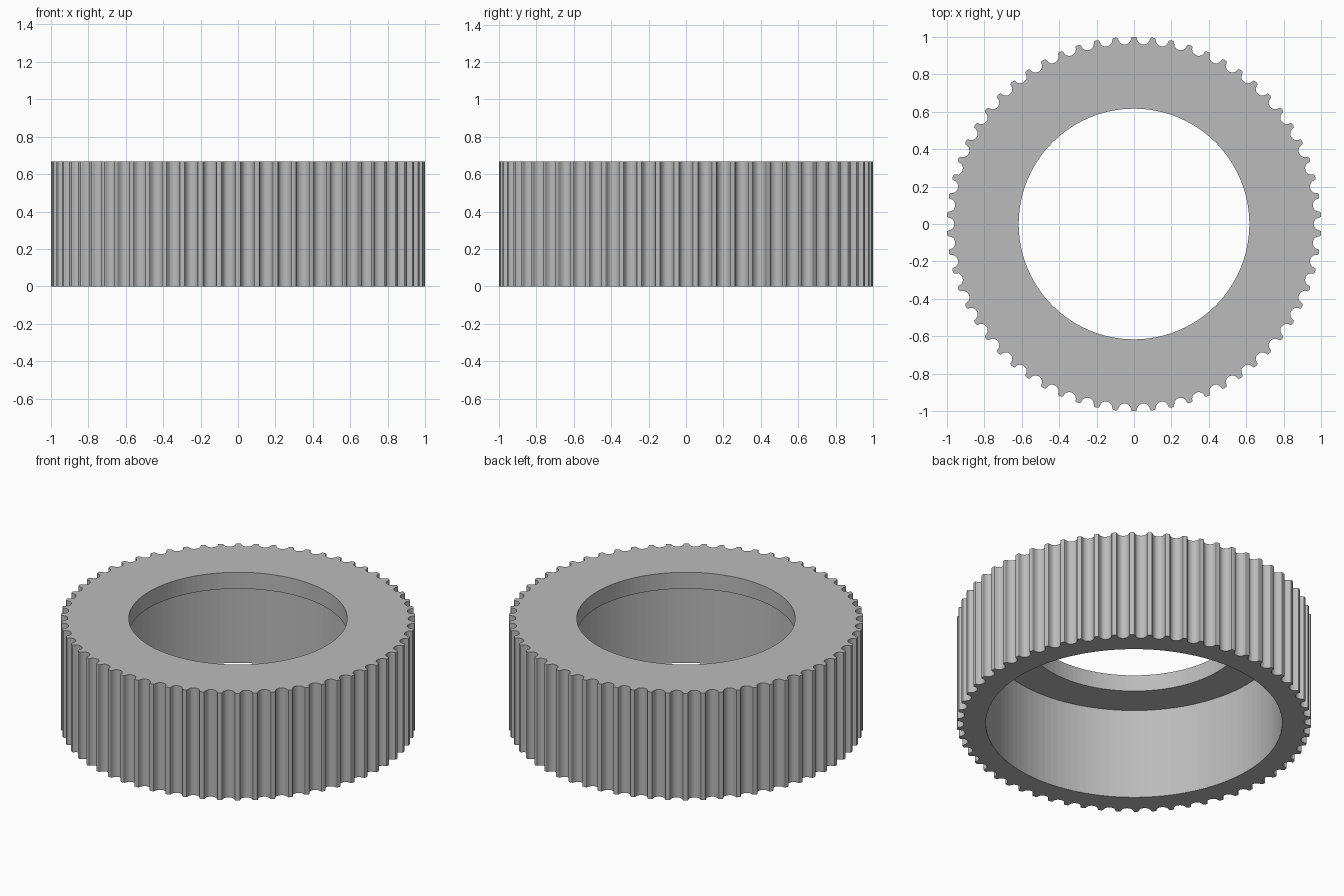
import bpy, bmesh, math

if "Cube" in bpy.data.objects:
    bpy.data.objects.remove(bpy.data.objects["Cube"])

TEETH = 62
HEIGHT = 0.667
LEDGE = 0.565          # underside of the inner lip
HOLE_R, BORE_R = 0.616, 0.836
PITCH = 2 * math.pi / TEETH

# Half of one belt groove: (half width, depth), from the tooth corner to the groove floor
HALF = [(0.0435, 0.0), (0.0377, 0.0019), (0.0348, 0.0067), (0.0337, 0.0122),
        (0.0319, 0.0176), (0.0294, 0.0228), (0.0263, 0.0277), (0.0209, 0.0327),
        (0.0145, 0.0363), (0.0074, 0.0385), (0.0, 0.0392)]
GROOVE = [(-w, d) for w, d in HALF] + [(w, d) for w, d in reversed(HALF[:-1])]


def toothed_outline():
    pts = []
    for i in range(TEETH):
        c, s = math.cos(i * PITCH), math.sin(i * PITCH)
        for t, d in GROOVE:
            r = 0.99905 - d
            pts.append((r * c - t * s, r * s + t * c))
    return pts


def circle(radius, n=120):
    return [(radius * math.cos(2 * math.pi * i / n),
             radius * math.sin(2 * math.pi * i / n)) for i in range(n)]


bm = bmesh.new()


def loop(points, z):
    verts = [bm.verts.new((x, y, z)) for x, y in points]
    edges = [bm.edges.new((v, verts[i - 1])) for i, v in enumerate(verts)]
    return verts, edges


def wall(points, z0, z1):
    """Upright wall following an outline; returns its lower and upper edges."""
    (a, ea), (b, eb) = loop(points, z0), loop(points, z1)
    for i in range(len(a)):
        bm.faces.new((a[i - 1], a[i], b[i], b[i - 1]))
    return ea, eb


def ring_face(outer, inner, up):
    """Flat ring between two loops."""
    bmesh.ops.triangle_fill(bm, use_beauty=True, use_dissolve=False,
                            edges=outer + inner, normal=(0, 0, up))


# Toothed rim, lip hole and wider bore below, joined by flat rings
rim_low, rim_top = wall(toothed_outline(), 0, HEIGHT)
hole_low, hole_top = wall(circle(HOLE_R), LEDGE, HEIGHT)
bore_low, bore_top = wall(circle(BORE_R), 0, LEDGE)
ring_face(rim_top, hole_top, 1)
ring_face(rim_low, bore_low, -1)
ring_face(bore_top, hole_low, -1)
bmesh.ops.recalc_face_normals(bm, faces=bm.faces[:])

mesh = bpy.data.meshes.new("toothed_ring")
bm.to_mesh(mesh)
bm.free()
ring = bpy.data.objects.new("toothed_ring", mesh)
bpy.context.collection.objects.link(ring)

grey = bpy.data.materials.new("mid grey")
grey.diffuse_color = (0.5, 0.5, 0.5, 1)
grey.use_nodes = True
grey.node_tree.nodes["Principled BSDF"].inputs["Base Color"].default_value = grey.diffuse_color
mesh.materials.append(grey)
